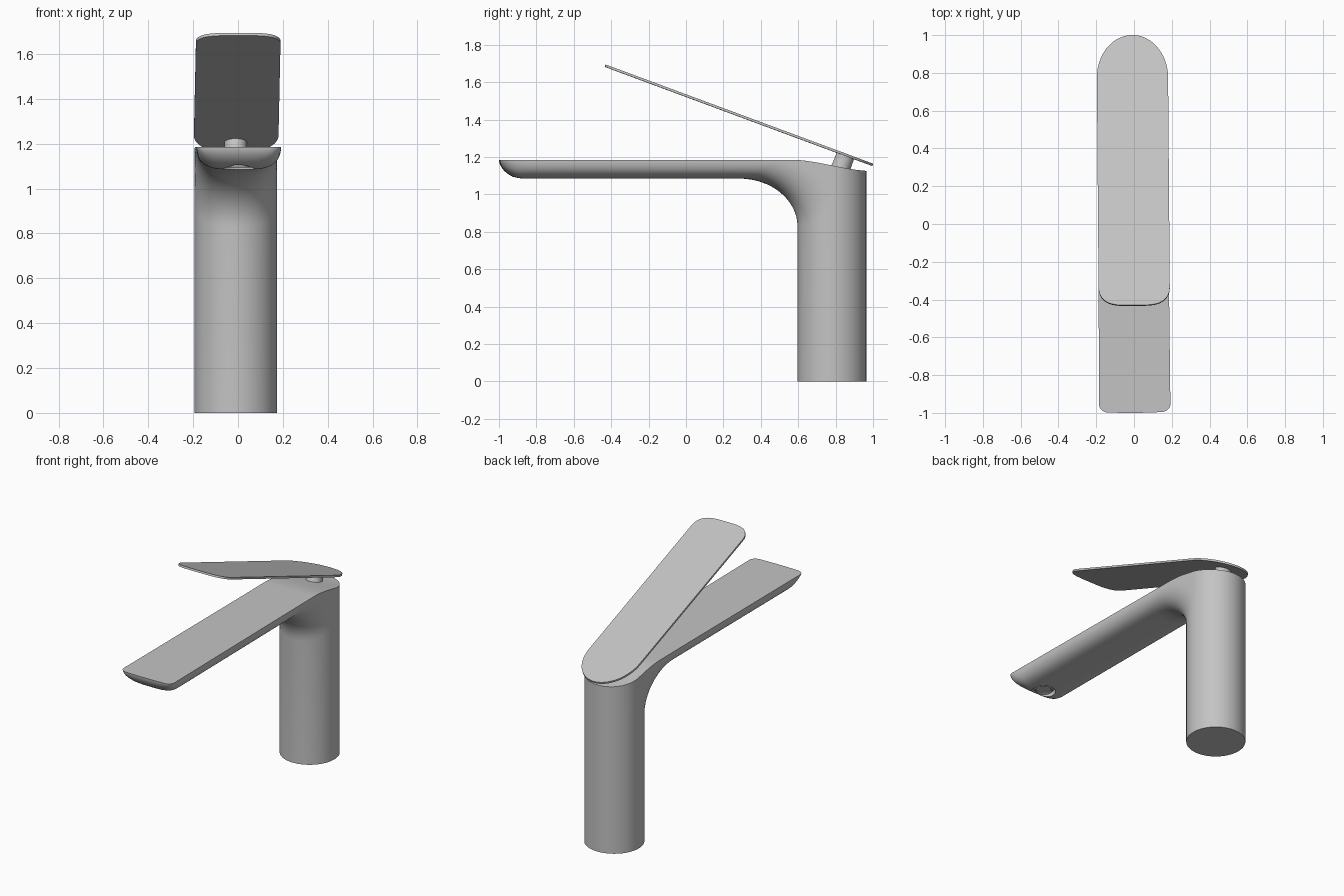
import bpy, bmesh, math
from mathutils import Matrix, Vector

cube = bpy.data.objects.get("Cube")
if cube:
    bpy.data.objects.remove(cube)

grey = bpy.data.materials.new("satin_grey")
grey.use_nodes = True
grey.diffuse_color = (0.55, 0.55, 0.55, 1)
grey.node_tree.nodes["Principled BSDF"].inputs["Base Color"].default_value = (0.55, 0.55, 0.55, 1)

R, CX, CY = 0.184, -0.01, 0.78       # column radius and centre
TOP, THICK = 1.185, 0.10             # spout top height and thickness
YAW = (Matrix.Translation((CX, CY, 0)) @ Matrix.Rotation(0.008, 4, 'Z'))


def make(name, bm, matrix):
    bmesh.ops.remove_doubles(bm, verts=bm.verts, dist=1e-5)
    bmesh.ops.recalc_face_normals(bm, faces=bm.faces)
    mesh = bpy.data.meshes.new(name)
    bm.to_mesh(mesh)
    bm.free()
    mesh.transform(matrix)
    mesh.materials.append(grey)
    ob = bpy.data.objects.new(name, mesh)
    bpy.context.collection.objects.link(ob)
    return ob


def smooth(ob, angle=32):
    bpy.ops.object.select_all(action='DESELECT')
    ob.select_set(True)
    bpy.context.view_layer.objects.active = ob
    bpy.ops.object.shade_smooth_by_angle(angle=math.radians(angle))


def lathe(name, profile, matrix, steps=48):
    """Closed solid of revolution from (radius, height) points."""
    bm = bmesh.new()
    rings = [[bm.verts.new((r * math.cos(2 * math.pi * i / steps),
                            r * math.sin(2 * math.pi * i / steps), z))
              for i in range(steps)] for r, z in profile]
    for a, b in zip(rings, rings[1:]):
        for i in range(steps):
            k = (i + 1) % steps
            bm.faces.new((a[i], a[k], b[k], b[i]))
    bm.faces.new(rings[0])
    bm.faces.new(rings[-1])
    return make(name, bm, matrix)


def bridge(bm, a, b):
    for k in range(len(a) - 1):
        bm.faces.new((a[k], a[k + 1], b[k + 1], b[k]))


# --- Column and spout: ribs running along the underside and over the top ---
def top_z(y):
    t = min(max((y - 0.56) / 0.44, 0), 1)
    return TOP - 0.06 * t * t * (3 - 2 * t)


def half_width(y):
    return R + 0.005 * min(max((0.3 - y) / 1.3, 0), 1)


def rib(s):
    """Underside and top paths at cross position s (-1 to 1)."""
    c = math.sqrt(max(0, 1 - s * s))
    corner = max(0, (abs(s) - 0.76) / 0.24)
    y0 = -1 + 0.006 * s * s + 0.04 * (1 - math.sqrt(max(0, 1 - corner ** 2)))
    start, end = 0.284 + R * (1 - c), CY - R * c
    depth = THICK * max(0, 1 - abs(s) ** 4) ** (1 / 2.2)
    low = []
    for k in range(13):                                   # curved lip
        t = 1 - math.cos(math.pi / 2 * k / 12)
        low.append((y0 + 0.12 * t, TOP - depth * (1 - (1 - t) ** 1.8) ** (1 / 1.8)))
    for k in range(1, 9):                                 # straight run
        low.append((y0 + 0.12 + (start - y0 - 0.12) * k / 8, TOP - depth))
    for k in range(1, 17):                                # fillet into the column
        a = math.pi / 2 * k / 16
        low.append((start + (end - start) * math.sin(a),
                    TOP - depth - 0.255 * (1 - math.cos(a))))
    up = [(y, top_z(y)) for y, z in low]
    up += [(end + 2 * R * c * k / 12, top_z(end + 2 * R * c * k / 12)) for k in range(1, 13)]
    low.append((end, 0))
    up += [(CY + R * c, TOP - 0.255), (CY + R * c, 0)]
    return [[(s * half_width(y), y - CY, z) for y, z in path] for path in (low, up)]


bm = bmesh.new()
N = 56
ribs = []
for i in range(N + 1):
    s = math.sin(math.pi * (i / N - 0.5))
    ribs.append([[bm.verts.new(p) for p in path] for path in rib(s)])
for (l0, u0), (l1, u1) in zip(ribs, ribs[1:]):
    bridge(bm, l0, l1)
    bridge(bm, u0, u1)
    bm.faces.new((l0[-1], l1[-1], u1[-1], u0[-1]))
for l, u in (ribs[0], ribs[-1]):                          # side walls
    bridge(bm, l[:-1], u[:len(l) - 1])
bmesh.ops.dissolve_degenerate(bm, dist=1e-5, edges=bm.edges)
body = make("column_and_spout", bm, YAW)

# --- Outlet recess under the spout tip, with a nozzle inside ---
outlet = YAW @ Matrix.Translation((0, -0.872 - CY, 0))
cutter = lathe("outlet_cutter", [(0.074, 1.03), (0.074, 1.115)], outlet)
cutter.hide_render = True
mod = body.modifiers.new("outlet", 'BOOLEAN')
mod.operation, mod.solver, mod.object = 'DIFFERENCE', 'EXACT', cutter
bpy.context.view_layer.objects.active = body
body.select_set(True)
bpy.ops.object.modifier_apply(modifier=mod.name)
bpy.data.objects.remove(cutter)
smooth(body)
smooth(lathe("outlet_nozzle", [(0.05, 1.12), (0.058, 1.112), (0.058, 1.097), (0.052, 1.093),
                               (0.046, 1.097), (0.046, 1.104)], outlet, 40))

# --- Lever: thin tilted plate, rounded at the back, soft corners in front ---
TILT = math.atan2(0.53, 1.43)
LENGTH, HALF = 1.525, 0.1885
tilt = YAW @ Matrix.Translation((0.002, 0.996 - CY, 1.152)) @ Matrix.Rotation(-TILT, 4, 'X')
bm = bmesh.new()
M = 48
back, front = [], []
for i in range(M + 1):
    s = math.sin(math.pi * (i / M - 0.5))
    back.append((s * HALF, -0.24 * (1 - math.sqrt(max(0, 1 - s * s))), 0))
    front.append((s * HALF, -LENGTH + 0.1 * (1 - math.sqrt(max(0, 1 - s ** 4))), 0))
loop = [bm.verts.new(p) for p in back + front[::-1]]
face = bm.faces.new(loop)
ext = bmesh.ops.extrude_face_region(bm, geom=[face])
bmesh.ops.translate(bm, vec=Vector((0, 0, 0.013)),
                    verts=[v for v in ext["geom"] if isinstance(v, bmesh.types.BMVert)])
smooth(make("lever", bm, tilt))

# --- Stem joining the lever to the column ---
stem = YAW @ Matrix.Translation((0, 0.818 - CY, 1.115)) @ Matrix.Rotation(-TILT, 4, 'X')
smooth(lathe("lever_stem", [(0.056, -0.01), (0.052, 0.03), (0.05, 0.05), (0.05, 0.106)], stem))
